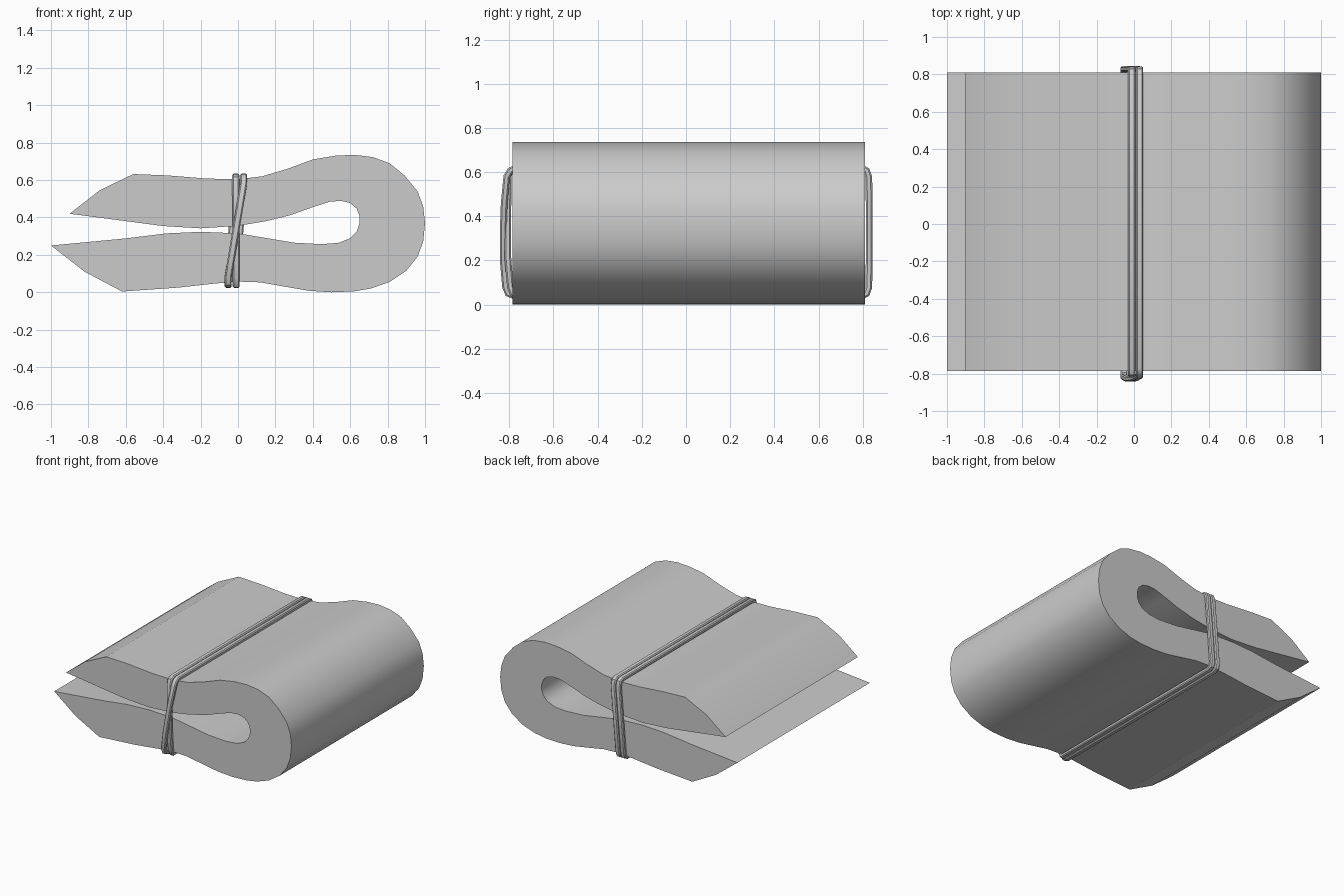
import bpy, bmesh, math
from mathutils import Vector

if "Cube" in bpy.data.objects:
    bpy.data.objects.remove(bpy.data.objects["Cube"])


def finish(name, bm, angle):
    bmesh.ops.recalc_face_normals(bm, faces=bm.faces)
    mesh = bpy.data.meshes.new(name)
    bm.to_mesh(mesh)
    bm.free()
    ob = bpy.data.objects.new(name, mesh)
    bpy.context.collection.objects.link(ob)
    bpy.ops.object.select_all(action='DESELECT')
    ob.select_set(True)
    bpy.context.view_layer.objects.active = ob
    bpy.ops.object.shade_smooth_by_angle(angle=math.radians(angle))
    return ob


# Folded wad: side outline (x, z), outer skin then inner skin
outer = [(-0.90, 0.42), (-0.74, 0.545), (-0.56, 0.632), (-0.38, 0.625), (-0.17, 0.608),
         (0.0, 0.604), (0.13, 0.62), (0.27, 0.662), (0.40, 0.71), (0.52, 0.73),
         (0.62, 0.735), (0.72, 0.723), (0.81, 0.69), (0.89, 0.625), (0.96, 0.54),
         (0.99, 0.46), (1.0, 0.37), (0.99, 0.27), (0.96, 0.19), (0.90, 0.115),
         (0.81, 0.055), (0.71, 0.02), (0.62, 0.005), (0.50, 0.0), (0.38, 0.008),
         (0.25, 0.03), (0.12, 0.053), (0.0, 0.057), (-0.12, 0.047), (-0.32, 0.025),
         (-0.62, 0.004), (-0.82, 0.11)]
inner = [(-1.0, 0.25), (-0.60, 0.288), (-0.38, 0.315), (-0.20, 0.323), (0.0, 0.315),
         (0.15, 0.29), (0.30, 0.265), (0.45, 0.257), (0.54, 0.265), (0.60, 0.289),
         (0.635, 0.325), (0.65, 0.37), (0.65, 0.405), (0.635, 0.447), (0.60, 0.477),
         (0.55, 0.489), (0.49, 0.484), (0.40, 0.455), (0.28, 0.412), (0.15, 0.38),
         (0.0, 0.355), (-0.20, 0.342), (-0.40, 0.354)]

bm = bmesh.new()
cap = bm.faces.new([bm.verts.new((x, -0.785, z)) for x, z in outer + inner])
ext = bmesh.ops.extrude_face_region(bm, geom=[cap], use_keep_orig=True)
bmesh.ops.translate(bm, vec=(0, 1.595, 0),
                    verts=[v for v in ext['geom'] if isinstance(v, bmesh.types.BMVert)])
finish("folded_wad", bm, 26)


# Rubber band: one long loop wound twice, strands crossing at the front
def winding(x_top, x_bottom, x_next, bulge):
    f = -0.803 - bulge
    path = [(-0.77, 0.619, x_top), (0.0, 0.619, x_top), (0.795, 0.619, x_top),
            (0.818, 0.607, x_top), (0.828, 0.575, x_top),
            (0.829, 0.33, (x_top + x_bottom) / 2),
            (0.828, 0.08, x_bottom), (0.818, 0.05, x_bottom), (0.795, 0.039, x_bottom),
            (0.0, 0.039, x_bottom), (-0.775, 0.039, x_bottom),
            (f + 0.02, 0.05, x_bottom), (f + 0.008, 0.08, x_bottom)]
    for t in (0.25, 0.5, 0.75):
        path.append((f - 0.004 * math.sin(math.pi * t) + bulge * max(0, t - 0.4) * 0.6,
                     0.08 + 0.5 * t, x_bottom + (x_next - x_bottom) * t))
    path += [(-0.805 - bulge * 0.3, 0.58, x_next), (-0.795, 0.607, x_next)]
    return [Vector((x, y, z)) for y, z, x in path]


path = winding(0.03, -0.01, -0.012, 0.0) + winding(-0.012, -0.053, 0.03, 0.022)
w, t, c = 0.019, 0.015, 0.007      # half width, half thickness, corner cut
section = [(w, c - t), (w, t - c), (w - c, t), (c - w, t),
           (-w, t - c), (-w, c - t), (c - w, -t), (w - c, -t)]

bm = bmesh.new()
rings = []
for i, p in enumerate(path):
    a = (p - path[i - 1]).normalized()
    b = (path[(i + 1) % len(path)] - p).normalized()
    d = a + b
    out = Vector((0, -d.z, d.y)).normalized()
    rings.append([bm.verts.new(p + Vector((u, 0, 0)) + out * v) for u, v in section])
for i, r in enumerate(rings):
    s = rings[(i + 1) % len(rings)]
    for k in range(8):
        m = (k + 1) % 8
        bm.faces.new((r[k], r[m], s[m], s[k]))
finish("rubber_band", bm, 40)
